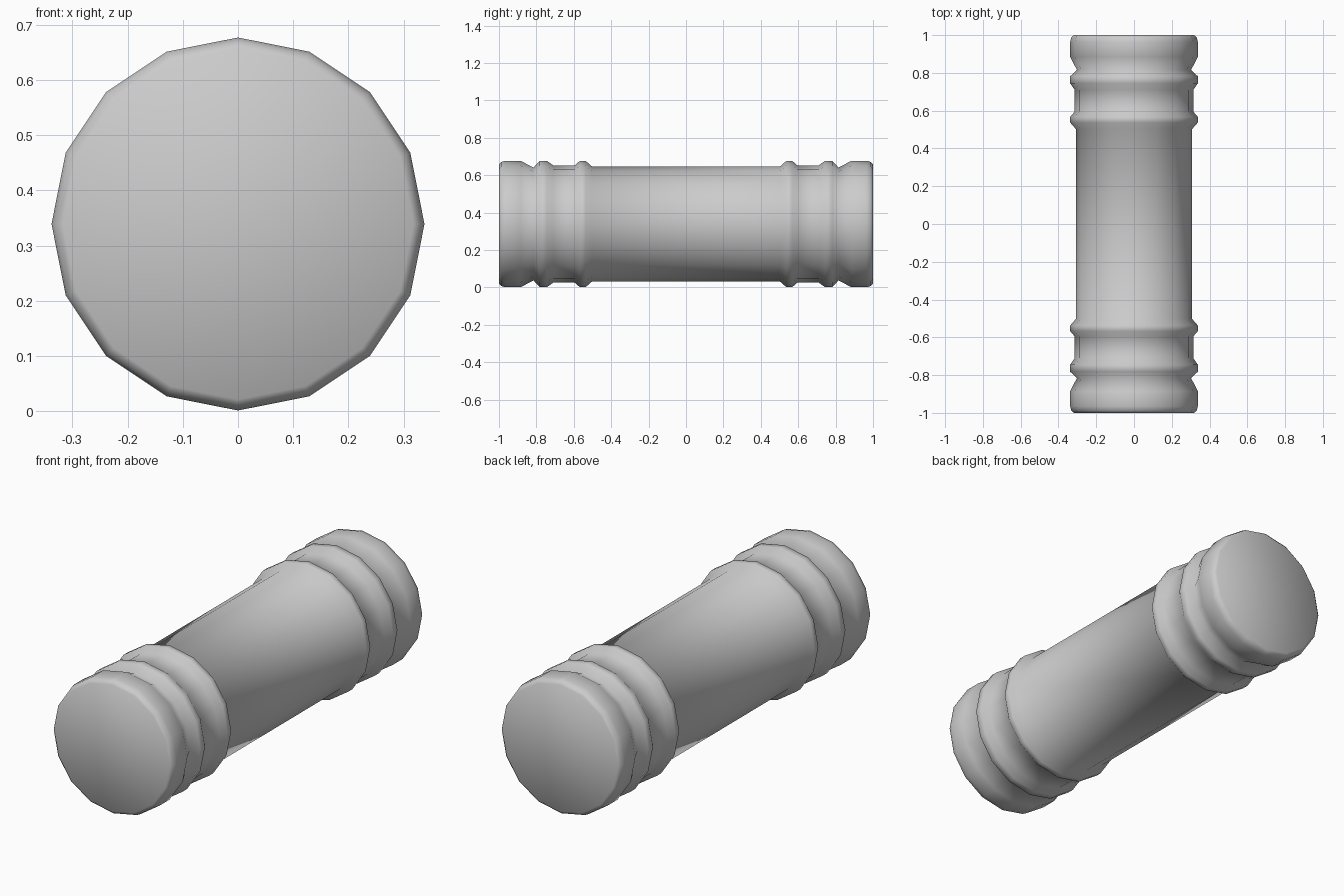
import bpy, bmesh, math

if "Cube" in bpy.data.objects:
    bpy.data.objects.remove(bpy.data.objects["Cube"])

SIDES, CZ = 16, 0.339

# (distance from the middle, radius) from the end face inward
half = [(1.0, 0.318), (0.988, 0.332), (0.965, 0.338), (0.885, 0.338), (0.815, 0.302),
        (0.782, 0.338), (0.745, 0.338), (0.71, 0.314), (0.595, 0.314),
        (0.567, 0.338), (0.537, 0.338), (0.503, 0.308)]
profile = [(-y, r) for y, r in half] + [(y, r) for y, r in reversed(half)]


def lathe(name, prof):
    bm = bmesh.new()
    rings = []
    for y, r in prof:
        rings.append([bm.verts.new((r * math.cos(2 * math.pi * i / SIDES), y,
                                    CZ + r * math.sin(2 * math.pi * i / SIDES)))
                      for i in range(SIDES)])
    for a, b in zip(rings, rings[1:]):
        for i in range(SIDES):
            j = (i + 1) % SIDES
            bm.faces.new((a[i], a[j], b[j], b[i]))
    bm.faces.new(rings[0])
    bm.faces.new(rings[-1])
    bmesh.ops.recalc_face_normals(bm, faces=bm.faces)
    for f in bm.faces:
        f.smooth = True
    me = bpy.data.meshes.new(name)
    bm.to_mesh(me)
    bm.free()
    ob = bpy.data.objects.new(name, me)
    bpy.context.collection.objects.link(ob)
    return ob


# Ribbed cylinder: plain middle, two ridges and a flared cap at each end
lathe("ribbed_cylinder", profile)
